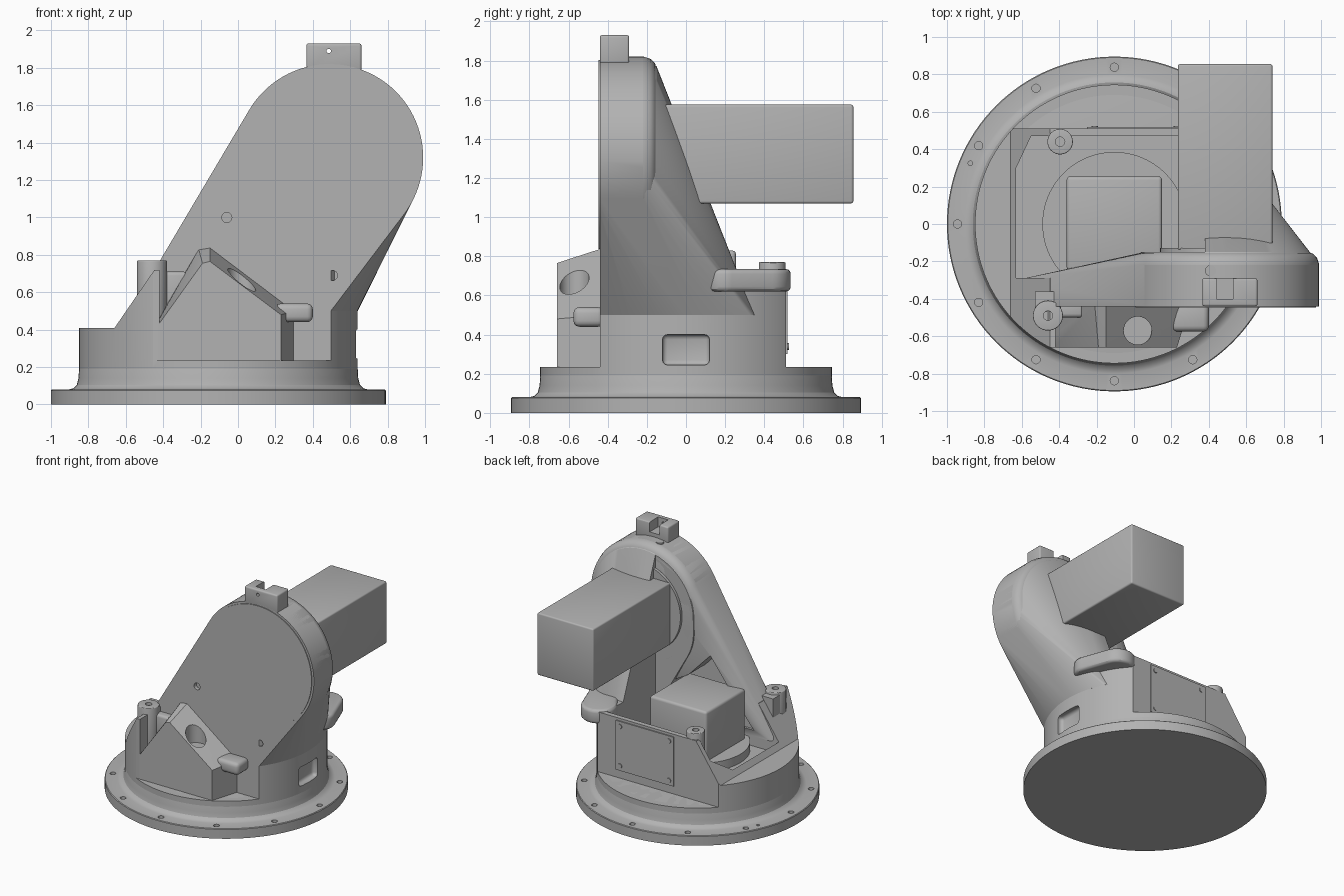
import bpy, bmesh, math
from mathutils import Vector

if "Cube" in bpy.data.objects:
    bpy.data.objects.remove(bpy.data.objects["Cube"])

grey = bpy.data.materials.new("cast grey")
grey.use_nodes = True
grey.diffuse_color = (0.45, 0.45, 0.45, 1)
grey.node_tree.nodes["Principled BSDF"].inputs["Base Color"].default_value = (0.45, 0.45, 0.45, 1)

CX = -0.105                 # base axis
AX, AZ = 0.49, 1.32         # arm joint axis
FRONT = -0.44               # flat front of the casting


def finish(name, bm, bevel=0):
    bmesh.ops.recalc_face_normals(bm, faces=bm.faces)
    mesh = bpy.data.meshes.new(name)
    bm.to_mesh(mesh)
    bm.free()
    mesh.materials.append(grey)
    ob = bpy.data.objects.new(name, mesh)
    bpy.context.collection.objects.link(ob)
    if bevel:
        mod = ob.modifiers.new("round", 'BEVEL')
        mod.width, mod.segments, mod.limit_method = bevel, 3, 'ANGLE'
        mod.angle_limit = math.radians(40)
        apply(ob, mod)
    return ob


def activate(ob):
    bpy.ops.object.select_all(action='DESELECT')
    ob.select_set(True)
    bpy.context.view_layer.objects.active = ob


def apply(ob, mod):
    activate(ob)
    bpy.ops.object.modifier_apply(modifier=mod.name)


def cut(ob, *cutters):
    for c in cutters:
        mod = ob.modifiers.new("cut", 'BOOLEAN')
        mod.operation, mod.solver, mod.object = 'DIFFERENCE', 'EXACT', c
        apply(ob, mod)
        bpy.data.objects.remove(c)


def hull(name, points, bevel=0):
    bm = bmesh.new()
    for p in points:
        bm.verts.new(p)
    res = bmesh.ops.convex_hull(bm, input=bm.verts)
    junk = {g for g in res["geom_interior"] + res["geom_unused"] if isinstance(g, bmesh.types.BMVert)}
    bmesh.ops.delete(bm, geom=list(junk), context='VERTS')
    bmesh.ops.dissolve_limit(bm, angle_limit=0.002, verts=bm.verts, edges=bm.edges)
    return finish(name, bm, bevel)


def prism(name, outline, lo, hi, axis='z', bevel=0):
    """Extrude an outline along z, or an x-z outline along y."""
    put = (lambda a, b, h: (a, b, h)) if axis == 'z' else (lambda a, b, h: (a, h, b))
    bm = bmesh.new()
    face = bm.faces.new([bm.verts.new(put(a, b, lo)) for a, b in outline])
    new = bmesh.ops.extrude_face_region(bm, geom=[face])["geom"]
    shift = Vector(put(0, 0, hi - lo))
    bmesh.ops.translate(bm, vec=shift, verts=[v for v in new if isinstance(v, bmesh.types.BMVert)])
    return finish(name, bm, bevel)


def circle(x, y, r, n=64):
    return [(x + r * math.cos(i * math.tau / n), y + r * math.sin(i * math.tau / n)) for i in range(n)]


def rod(name, x, y, r, lo, hi, axis='z', n=64, bevel=0):
    return prism(name, circle(x, y, r, n), lo, hi, axis, bevel)


def box(name, x0, x1, y0, y1, z0, z1, bevel=0):
    return prism(name, [(x0, y0), (x1, y0), (x1, y1), (x0, y1)], z0, z1, 'z', bevel)


def ring(y, r, n=96):
    return [(x, y, z) for x, z in circle(AX, AZ, r, n)]


# Bolted flange with a rounded shoulder
profile = [(0, 0), (.895, 0), (.895, .075), (.89, .08), (.80, .08), (.775, .087), (.757, .105),
           (.748, .14), (.745, .19), (.737, .215), (.72, .23), (.69, .235), (0, .235)]
bm = bmesh.new()
verts = [bm.verts.new((CX + r, 0, z)) for r, z in profile]
edges = [bm.edges.new(pair) for pair in zip(verts, verts[1:])]
bmesh.ops.spin(bm, geom=verts + edges, cent=(CX, 0, 0), axis=(0, 0, 1),
               angle=math.tau, steps=128, use_duplicate=False)
bmesh.ops.remove_doubles(bm, verts=bm.verts, dist=1e-4)
flange = finish("base_flange", bm)
for i, (x, y) in enumerate(circle(CX, 0, .838, 12)):
    cut(flange, rod("hole", x, y, .022, .04, .2, n=20))
cut(flange, rod("hole", -.875, .325, .012, .04, .2, n=16))

# Lower shell with flat front and back, open pocket and low left side
shell = rod("lower_shell", CX, 0, .745, .19, .72, n=128)
cut(shell,
    box("c", -.42, 1, -1, FRONT, .235, 1),
    box("c", -1, 1, -1, -.66, .235, 1),
    box("c", -1, 1, .51, 1, .235, 1),
    prism("c", [(-.66, .41), (-.45, .715), (-.45, 1), (-1.2, 1), (-1.2, .41)], -1, 1, 'y'),
    prism("c", [(-.63, -.29), (-.63, .3), (-.55, .47), (.38, .47), (.38, -.29)], .36, 2),
    box("c", .59, .8, -.12, .12, .245, .40, .025))

# Right side that blends the round base into the joint
section = [(CX + .745 * math.cos(a), .745 * math.sin(a), .5)
           for a in [math.radians(-36.2 + 64.2 * i / 32) for i in range(33)]]
body = hull("blended_body", ring(FRONT, .5) + ring(-.22, .5) + ring(-.15, .45)
            + section + [(.38, FRONT, .5), (.38, .35, .5)])
cut(body, box("c", -1, .38, -.15, 1, .4, 2))

# Arm plate with a rounded back rim and a pocket behind its strut
feet = [(x, y, .41) for x in (-.63, .4) for y in (FRONT, -.3)]
arm = hull("arm", ring(FRONT, .5) + ring(-.215, .5) + ring(-.18, .488)
           + ring(-.158, .465) + ring(-.15, .435) + feet)
cut(arm, prism("c", [(-.42, .5), (-.09, 1.05), (.1, .85), (.32, .72), (.32, .5)], -.385, 0, 'y'))

# Joint cover, back flange, motor and small front bolts
rod("joint_cover", AX, AZ, .483, -.446, -.43, 'y', 96)
rod("motor_flange", AX, AZ, .35, -.2, -.128, 'y', 96)
box("arm_motor", .235, .74, -.14, .855, 1.07, 1.575, .012)
for x, z in ((-.06, 1.0), (.505, .69)):
    cut(arm, rod("c", x, z, .027, -.5, -.41, 'y', 24))
    cut(body, rod("c", x, z, .027, -.5, -.41, 'y', 24))

# Slotted stop block on top of the arm
stop = box("stop_block", .365, .66, FRONT, -.29, 1.78, 1.93, .012)
cut(stop, box("c", .44, .53, -.40, 0, 1.85, 2),
    rod("c", .485, 1.89, .012, -.5, -.38, 'y', 16))
rod("stop_screw", .41, -.25, .03, 1.75, 1.82, n=24)

# Front housing with sloped shoulders and a round dent
near = [(-.43, .22), (-.43, .42), (-.19, .755), (-.15, .765), (.23, .48), (.23, .22)]
far = [(-.45, .22), (-.45, .42), (-.21, .83), (-.15, .84), (.30, .5), (.30, .22)]
house = hull("front_housing", [(x, -.66, z) for x, z in near] + [(x, -.60, z + .02) for x, z in near]
             + [(x, -.43, z) for x, z in far])
cut(house, rod("c", .02, -.57, .075, .58, 1, n=40))
box("front_lug", .2, .40, -.575, -.42, .44, .54, .03)

# Screw bosses and their webs
for name, x, y, r in (("front_boss", -.46, -.49, .08), ("back_boss", -.395, .44, .068)):
    boss = rod(name, x, y, r, .34, .77, n=40, bevel=.006)
    cut(boss, rod("c", x, y, .025, .7, .9, n=20))
box("front_boss_web", -.53, -.39, -.47, -.36, .38, .75)
box("strut_web", -.42, -.27, -.50, -.40, .5, .71, .02)

# Side ear
hull("side_ear", [(x, y, z) for z in (.62, .735)
                  for x, y in circle(.50, .40, .135, 40) + circle(.60, .2, .11, 40)], .025)

# Back cover plate with corner screws
plate = [(-.25, .3), (.27, .3), (.27, .7), (-.25, .7)]
prism("back_cover", plate, .50, .519, 'y')
for x in (-.21, .23):
    for z in (.34, .66):
        rod("cover_screw", x, z, .018, .51, .525, 'y', 20)

# Motor inside the pocket
rod("inner_disc", CX, 0, .385, .34, .43, n=96)
box("inner_motor", -.36, .15, -.25, .255, .36, .83, .02)

for ob in bpy.context.scene.objects:
    if ob.type == 'MESH':
        activate(ob)
        bpy.ops.object.shade_smooth_by_angle(angle=math.radians(30))
